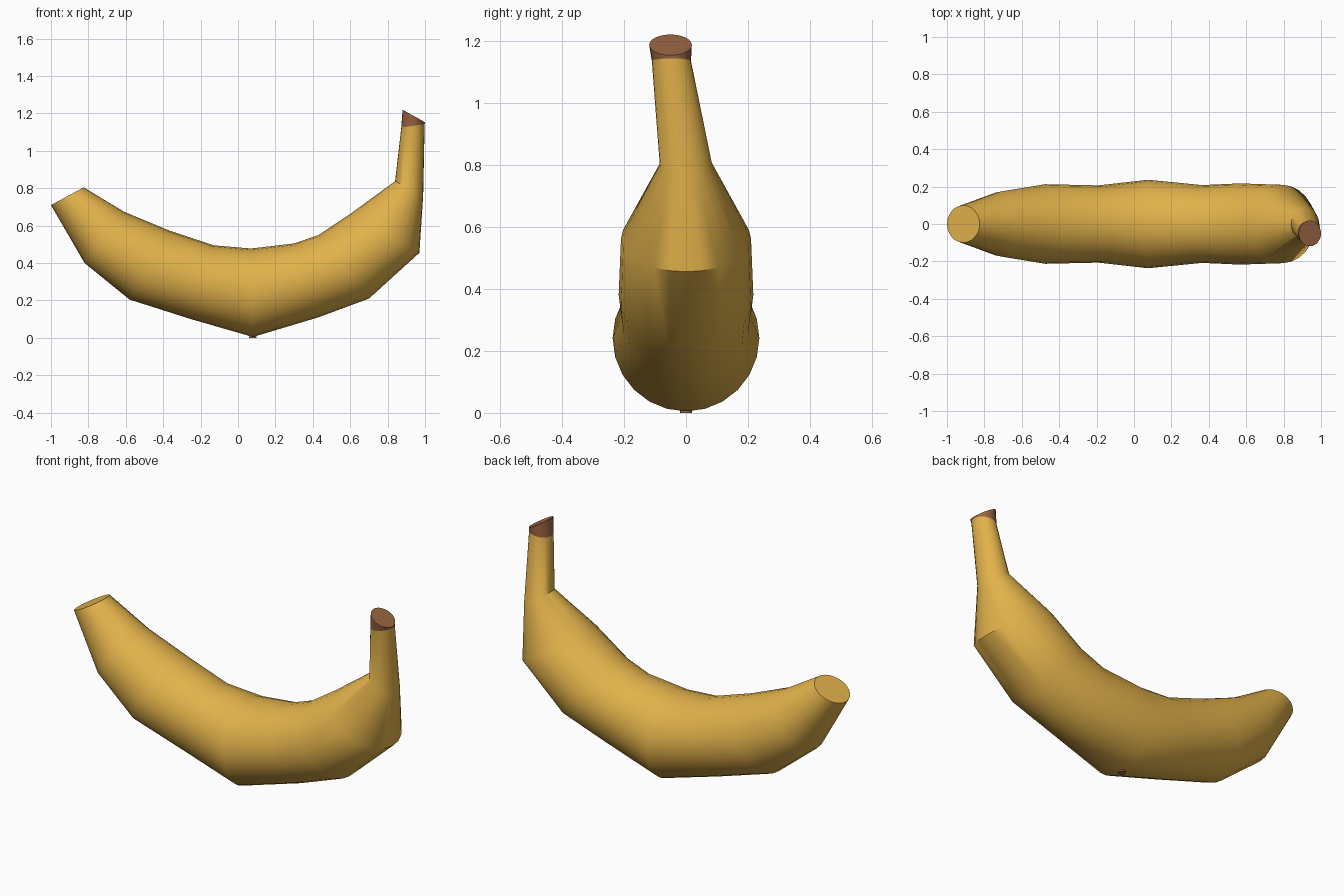
import bpy, bmesh, math
from mathutils import Vector

cube = bpy.data.objects.get("Cube")
if cube:
    bpy.data.objects.remove(cube, do_unlink=True)

SIDES = 24


def material(name, rgb):
    mat = bpy.data.materials.new(name)
    mat.use_nodes = True
    mat.diffuse_color = (*rgb, 1)
    mat.node_tree.nodes["Principled BSDF"].inputs["Base Color"].default_value = (*rgb, 1)
    return mat


def finish(bm, name, mat):
    bmesh.ops.recalc_face_normals(bm, faces=bm.faces)
    mesh = bpy.data.meshes.new(name)
    bm.to_mesh(mesh)
    bm.free()
    mesh.materials.append(mat)
    obj = bpy.data.objects.new(name, mesh)
    bpy.context.collection.objects.link(obj)
    bpy.ops.object.select_all(action="DESELECT")
    obj.select_set(True)
    bpy.context.view_layer.objects.active = obj
    bpy.ops.object.shade_smooth_by_angle(angle=math.radians(40))
    return obj


def loft(name, sections, mat, cap_start, cap_end):
    """Skin round sections, each given as outer x, z, inner x, z and y offset."""
    bm = bmesh.new()
    rings = []
    for ox, oz, ix, iz, y in sections:
        centre = Vector(((ox + ix) / 2, y, (oz + iz) / 2))
        up = Vector(((ix - ox) / 2, 0, (iz - oz) / 2))
        side = Vector((0, up.length, 0))
        angles = [math.tau * i / SIDES for i in range(SIDES)]
        rings.append([bm.verts.new(centre + up * math.cos(a) + side * math.sin(a))
                      for a in angles])
    for a, b in zip(rings, rings[1:]):
        for i in range(SIDES):
            j = (i + 1) % SIDES
            bm.faces.new((a[i], a[j], b[j], b[i]))
    if cap_start:
        bm.faces.new(rings[0])
    if cap_end:
        bm.faces.new(rings[-1])
    return finish(bm, name, mat)


yellow = material("ripe yellow", (0.76, 0.445, 0.07))
brown = material("stem brown", (0.33, 0.13, 0.055))

# Curved body, from the blunt end to the stem
stem_joint = (0.998, 1.143, 0.873, 1.125, -0.047)
body = [
    (-1.0, 0.71, -0.825, 0.805, 0),
    (-0.82, 0.40, -0.61, 0.675, 0),
    (-0.58, 0.205, -0.37, 0.575, 0),
    (-0.25, 0.10, -0.13, 0.495, 0),
    (0.08, 0.005, 0.07, 0.478, 0),
    (0.43, 0.11, 0.30, 0.505, 0),
    (0.70, 0.21, 0.43, 0.55, 0),
    (0.97, 0.455, 0.61, 0.67, 0),
    (0.99, 0.76, 0.84, 0.838, 0),
    stem_joint,
]
loft("banana_body", body, yellow, True, False)

# Brown cut end of the stem
loft("stem_tip", [stem_joint, (1.0, 1.153, 0.88, 1.22, -0.05)], brown, False, True)

# Small brown spot on the underside
bm = bmesh.new()
bmesh.ops.create_cone(bm, cap_ends=True, segments=12, radius1=0.02, radius2=0.02, depth=0.008)
bmesh.ops.translate(bm, verts=bm.verts, vec=(0.08, 0, 0.004))
finish(bm, "underside_spot", brown)
